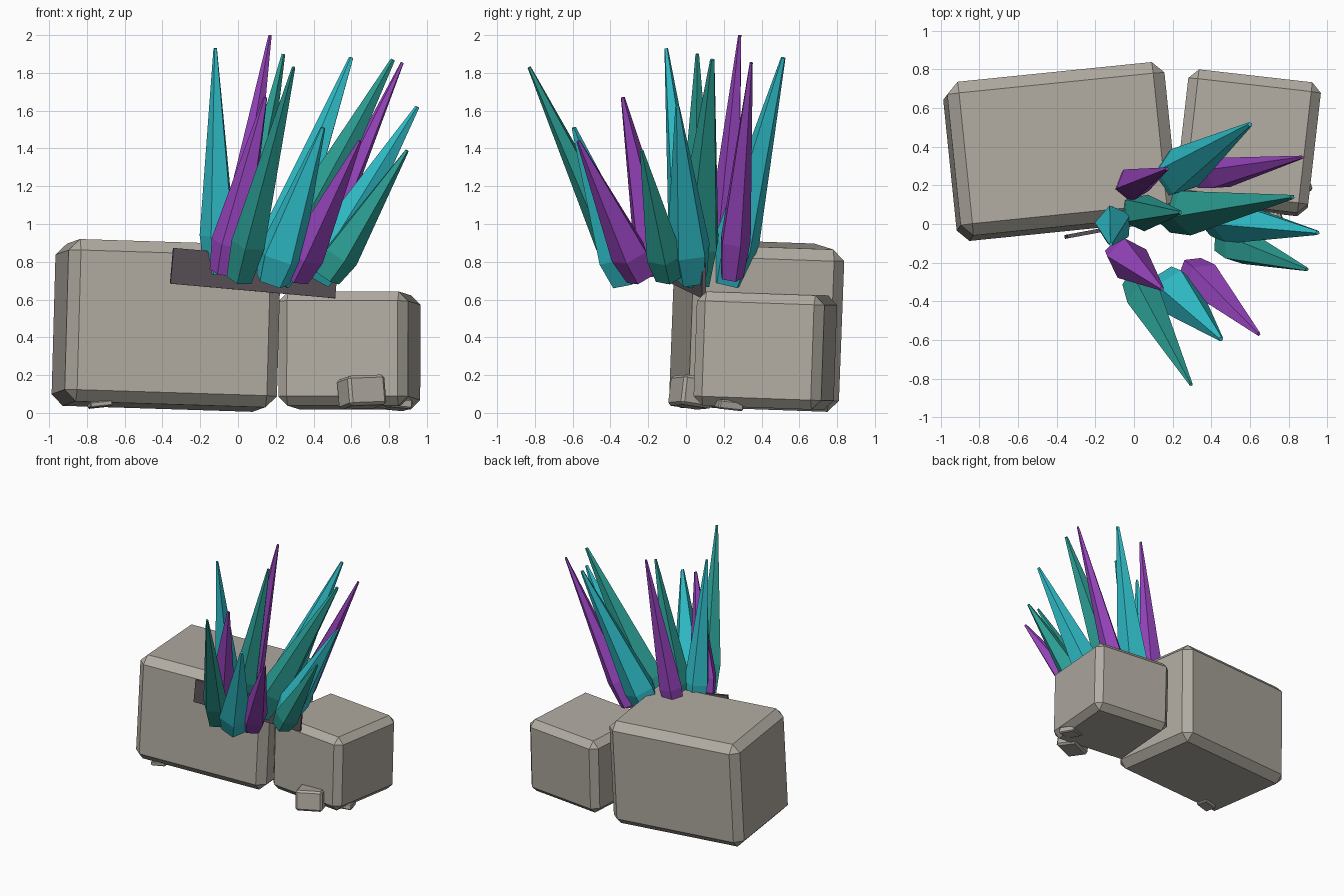
import bpy, bmesh, math
from mathutils import Vector, Matrix

if "Cube" in bpy.data.objects:
    bpy.data.objects.remove(bpy.data.objects["Cube"])


def material(name, rgb):
    m = bpy.data.materials.new(name)
    m.diffuse_color = (*rgb, 1)
    m.use_nodes = True
    m.node_tree.nodes["Principled BSDF"].inputs["Base Color"].default_value = m.diffuse_color
    return m


STONE = material("stone", (0.44, 0.41, 0.36))
DARK = material("dark_stone", (0.10, 0.085, 0.095))
COLOURS = {
    "cyan": material("cyan", (0.03, 0.53, 0.60)),
    "teal": material("teal", (0.025, 0.35, 0.30)),
    "purple": material("purple", (0.32, 0.06, 0.53)),
}


def finish(name, bm, mat):
    bmesh.ops.recalc_face_normals(bm, faces=bm.faces)
    me = bpy.data.meshes.new(name)
    bm.to_mesh(me)
    bm.free()
    me.materials.append(mat)
    ob = bpy.data.objects.new(name, me)
    bpy.context.collection.objects.link(ob)
    return ob


def block(name, centre, size, rot, bevel, mat=STONE):
    bm = bmesh.new()
    bmesh.ops.create_cube(bm, size=1, matrix=Matrix.Diagonal((*size, 1)))
    if bevel:
        bmesh.ops.bevel(bm, geom=bm.edges[:], offset=bevel, segments=1,
                        profile=0.5, affect='EDGES')
    ob = finish(name, bm, mat)
    ob.location = centre
    ob.rotation_euler = [math.radians(a) for a in rot]
    return ob


def crystal(name, base, tip, radius, turn, mat, sides=5):
    # narrow foot, widest low down, long taper to a blunt point
    base, tip = Vector(base), Vector(tip)
    axis = tip - base
    frame = axis.to_track_quat('Z', 'Y')
    bm = bmesh.new()
    rings = []
    for t, r in ((0, 0.76), (0.17, 1.0), (1, 0.1)):
        ring = []
        for i in range(sides):
            a = turn + math.tau * i / sides
            p = Vector((math.cos(a), math.sin(a), 0)) * radius * r
            ring.append(bm.verts.new(base + axis * t + frame @ p))
        rings.append(ring)
    for lo, hi in zip(rings, rings[1:]):
        for i in range(sides):
            j = (i + 1) % sides
            bm.faces.new((lo[i], lo[j], hi[j], hi[i]))
    bm.faces.new(rings[0])
    bm.faces.new(rings[-1])
    return finish(name, bm, mat)


# Rocks
block("large_rock", (-0.38, 0.375, 0.463), (1.13, 0.80, 0.86), (-2, 1.8, 5.8), 0.06)
block("small_rock", (0.59, 0.42, 0.33), (0.69, 0.68, 0.605), (-2, 0, -6.5), 0.05)

# Pebbles
block("pebble_front", (0.655, 0.03, 0.11), (0.21, 0.18, 0.16), (-8, -2, 22), 0.015)
block("pebble_right", (0.84, 0.22, 0.045), (0.13, 0.14, 0.05), (-6, 5, 20), 0.008)
block("pebble_left", (-0.73, 0.02, 0.045), (0.12, 0.10, 0.03), (-4, -6, 10), 0.006)

# Dark slab behind the crystal feet
block("dark_slab", (0.085, 0.015, 0.74), (0.89, 0.02, 0.19), (0, 5, 10.5), 0, DARK)

# Crystal cluster: colour, foot, tip, radius
CRYSTALS = [
    ("cyan", (-0.10, 0.02, 0.74), (-0.12, -0.105, 1.93), 0.10),
    ("purple", (-0.04, 0.19, 0.74), (0.17, 0.285, 2.0), 0.09),
    ("teal", (-0.01, 0.06, 0.73), (0.24, 0.06, 1.90), 0.10),
    ("teal", (0.01, -0.30, 0.71), (0.295, -0.83, 1.83), 0.095),
    ("cyan", (0.16, 0.22, 0.70), (0.60, 0.515, 1.88), 0.125),
    ("teal", (0.19, 0.05, 0.70), (0.82, 0.14, 1.87), 0.125),
    ("purple", (0.36, 0.24, 0.72), (0.87, 0.345, 1.855), 0.085),
    ("cyan", (0.41, 0.03, 0.71), (0.95, -0.045, 1.62), 0.12),
    ("teal", (0.47, -0.09, 0.72), (0.895, -0.235, 1.39), 0.10),
    ("cyan", (0.18, -0.31, 0.70), (0.45, -0.595, 1.51), 0.125),
    ("purple", (0.30, -0.24, 0.72), (0.645, -0.57, 1.44), 0.105),
    ("purple", (-0.07, -0.15, 0.74), (0.145, -0.335, 1.67), 0.11),
]
for n, (colour, foot, tip, r) in enumerate(CRYSTALS, 1):
    crystal(f"crystal_{n}", foot, tip, r, n * 0.7, COLOURS[colour])
